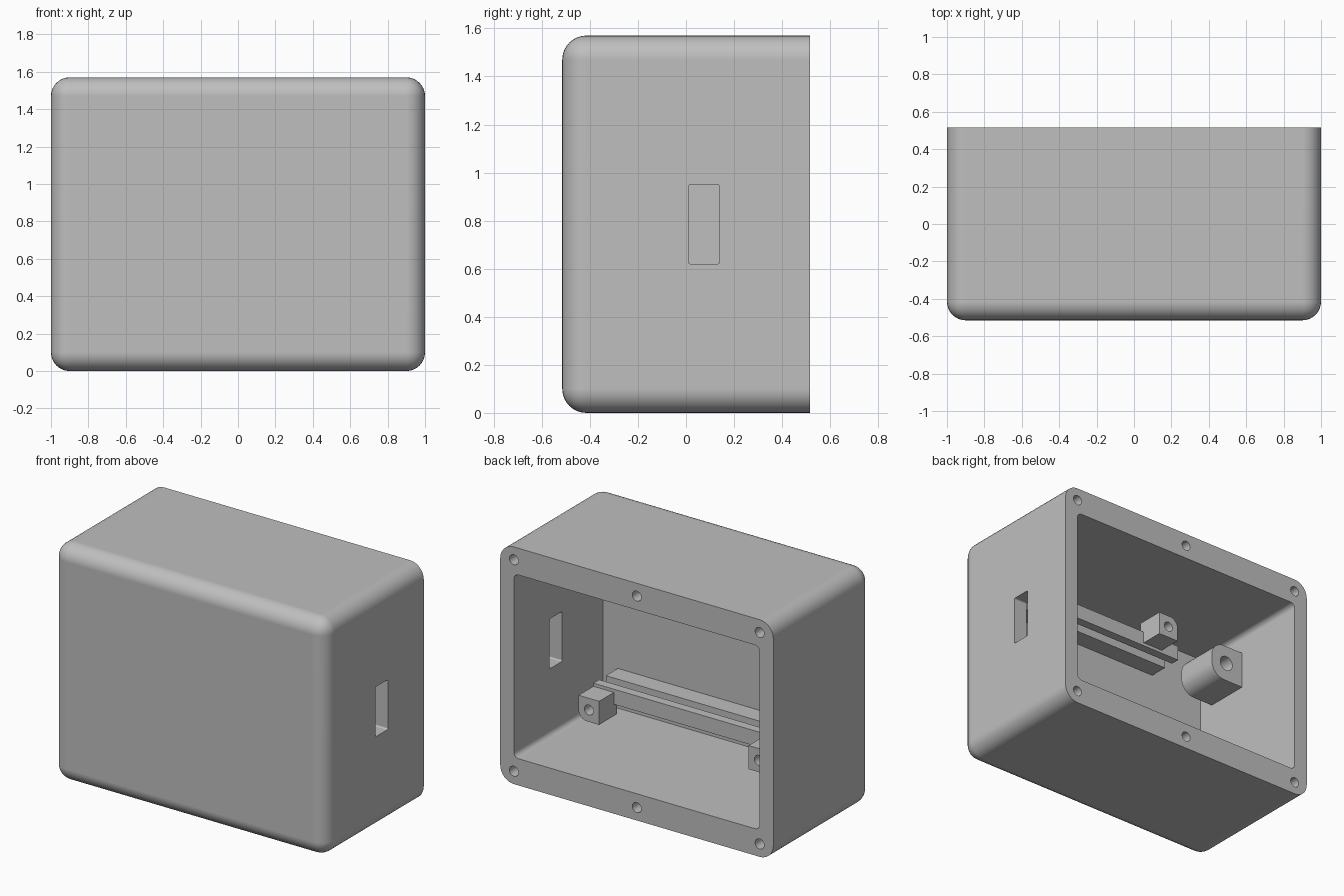
import bpy, bmesh, math
from mathutils import Matrix, Vector

if "Cube" in bpy.data.objects:
    bpy.data.objects.remove(bpy.data.objects["Cube"])

grey = bpy.data.materials.new("plain_grey")
grey.use_nodes = True
grey.diffuse_color = (0.52, 0.52, 0.52, 1)
grey.node_tree.nodes["Principled BSDF"].inputs["Base Color"].default_value = (0.52, 0.52, 0.52, 1)

MID, BACK = 0.785, 0.515      # mid height and open back plane
WALL = 0.9                    # inner side wall
FRONT = -0.415                # inner face of the front wall


def make(name, bm):
    mesh = bpy.data.meshes.new(name)
    bmesh.ops.recalc_face_normals(bm, faces=bm.faces[:])
    bm.to_mesh(mesh)
    bm.free()
    mesh.materials.append(grey)
    ob = bpy.data.objects.new(name, mesh)
    bpy.context.scene.collection.objects.link(ob)
    return ob


def box(name, xs, ys, zs, radius=0, pick=None, segments=8):
    """Box between ranges; edges chosen by pick(middle, direction) are rounded."""
    lo = Vector((min(xs), min(ys), min(zs)))
    hi = Vector((max(xs), max(ys), max(zs)))
    bm = bmesh.new()
    bmesh.ops.create_cube(bm, size=1)
    for v in bm.verts:
        v.co = Vector((lo[i] + (v.co[i] + 0.5) * (hi[i] - lo[i]) for i in range(3)))
    if pick:
        edges = []
        for e in bm.edges:
            a, b = e.verts[0].co, e.verts[1].co
            if pick((a + b) / 2, (b - a).normalized()):
                edges.append(e)
        bmesh.ops.bevel(bm, geom=edges, offset=radius, segments=segments,
                        profile=0.5, affect='EDGES')
    return make(name, bm)


def rod(name, x, z, r, y0, y1):
    """Cylinder running along y."""
    bm = bmesh.new()
    bmesh.ops.create_cone(bm, cap_ends=True, segments=32, radius1=r, radius2=r, depth=y1 - y0,
                          matrix=Matrix.Translation((x, (y0 + y1) / 2, z))
                          @ Matrix.Rotation(math.pi / 2, 4, 'X'))
    return make(name, bm)


def cut(ob, cutters):
    for c in cutters:
        c.hide_render = True
        m = ob.modifiers.new("cut", 'BOOLEAN')
        m.operation, m.solver, m.object = 'DIFFERENCE', 'EXACT', c
    graph = bpy.context.evaluated_depsgraph_get()
    mesh = bpy.data.meshes.new_from_object(ob.evaluated_get(graph))
    ob.modifiers.clear()
    ob.data = mesh
    for c in cutters:
        bpy.data.objects.remove(c)


def finish(ob):
    bpy.ops.object.select_all(action='DESELECT')
    ob.select_set(True)
    bpy.context.view_layer.objects.active = ob
    bpy.ops.object.shade_smooth_by_angle(angle=math.radians(30))
    ob.modifiers.new("flat_faces", 'WEIGHTED_NORMAL').keep_sharp = True


def along_y(mid, d):
    return abs(d.y) > 0.9


# Enclosure shell: rounded everywhere except around the open back
shell = box("enclosure_shell", (-1, 1), (-BACK, BACK), (0, 2 * MID), 0.1,
            lambda m, d: m.y < BACK - 0.01)
cutters = [
    box("cavity", (-WALL, WALL), (FRONT, 0.7), (MID - 0.608, MID + 0.608), 0.035, along_y),
    box("port", (0.8, 1.1), (0.01, 0.14), (0.62, 0.95), 0.01,
        lambda m, d: abs(d.x) > 0.9, 4),
]
# Lid screw holes in the back rim
for side in (-1, 1):
    for x in (-0.9, 0, 0.9):
        cutters.append(rod("screw_hole", x, MID + side * 0.7, 0.033, 0.25, 0.6))
cut(shell, cutters)
finish(shell)

# Two grooved board rails with screw posts, facing each other
RAIL_Y, POST_Y = -0.16, -0.005
for name, side, x_end, posts in (("lower", -1, -0.605, (0.715, -0.53)),
                                 ("upper", 1, -0.5, (0.715, -0.29))):
    def height(a, b):
        return (MID + side * a, MID + side * b)
    rail = box(name + "_rail", (x_end, 0.79), (FRONT - 0.02, RAIL_Y), height(0.345, 0.445))
    cut(rail, [box("groove", (-1, 1), (-0.29, -0.22), height(0.2, 0.4))])
    finish(rail)
    for n, x in enumerate(posts):
        outer = 1 if n == 0 else -1
        post = box(f"{name}_post_{n + 1}", (x - 0.075, x + 0.075), (RAIL_Y - 0.03, POST_Y),
                   height(0.366, 0.522), 0.06,
                   lambda m, d: along_y(m, d) and (m.x - x) * outer > 0
                   and (m.z - MID) * side > 0.45)
        cut(post, [rod("post_hole", x, MID + side * 0.444, 0.033, RAIL_Y + 0.01, 0.1)])
        finish(post)

# Large screw boss standing out from the right inner wall
boss = box("wall_boss", (-WALL - 0.02, -0.65), (-0.305, POST_Y), (MID + 0.226, MID + 0.476),
           0.1, lambda m, d: along_y(m, d) and m.x > -0.7)
cut(boss, [rod("boss_hole", -0.77, MID + 0.352, 0.05, -0.25, 0.1)])
finish(boss)
